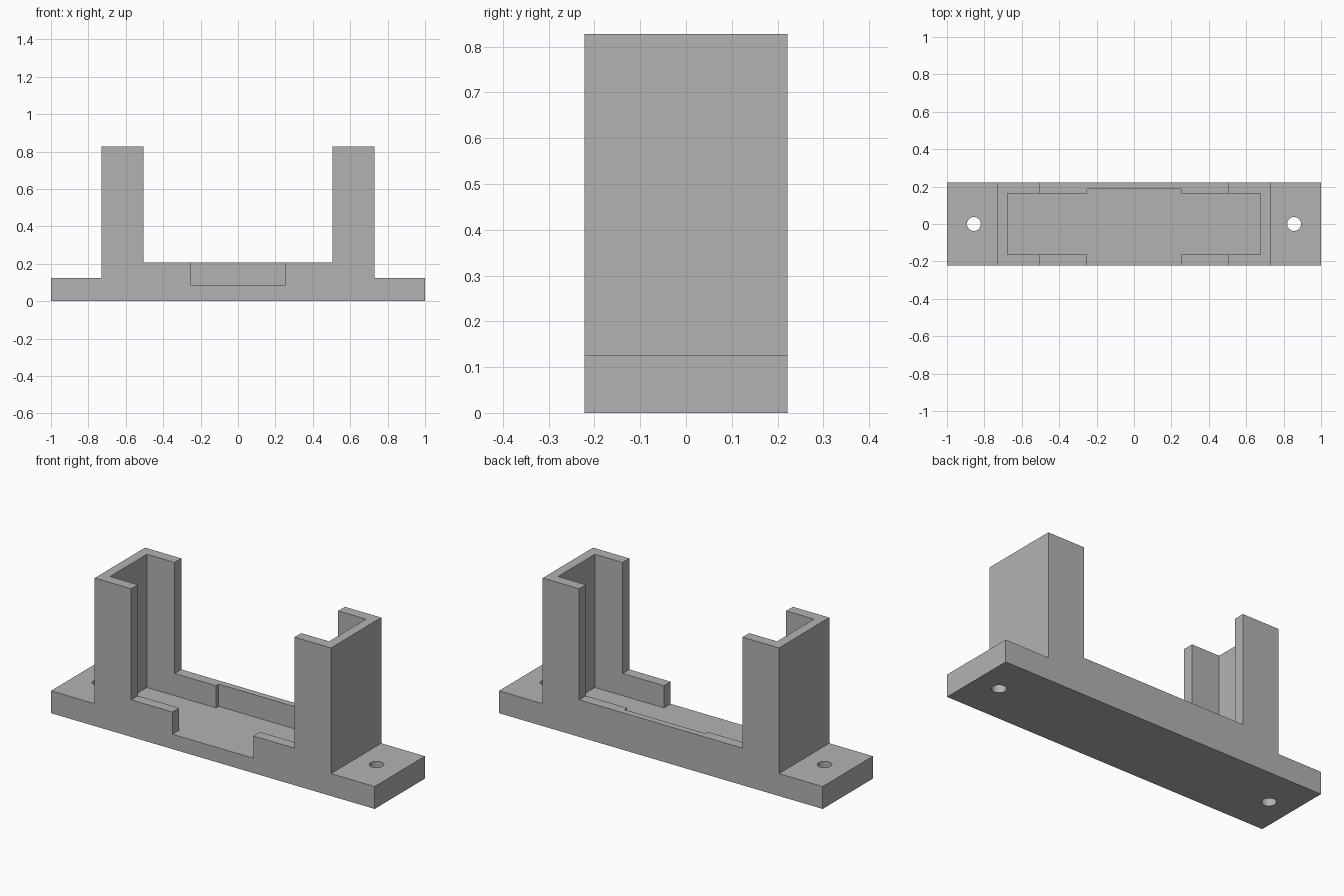
import bpy, bmesh, math

if "Cube" in bpy.data.objects:
    bpy.data.objects.remove(bpy.data.objects["Cube"], do_unlink=True)

HALF_DEPTH = 0.222
FLANGE_TOP, RIM_TOP, POST_TOP = 0.125, 0.207, 0.827
FLOOR = 0.083

grey = bpy.data.materials.new("plain grey")
grey.use_nodes = True
colour = (0.45, 0.45, 0.45, 1)
grey.diffuse_color = colour
grey.node_tree.nodes["Principled BSDF"].inputs["Base Color"].default_value = colour


def mirrored(half):
    """Close a right-hand half outline with its mirror image."""
    return half + [(-x, y) for x, y in reversed(half)]


def prism(name, points, move):
    """Extrude an outline by a vector; points are 3D."""
    bm = bmesh.new()
    face = bm.faces.new([bm.verts.new(p) for p in points])
    new = bmesh.ops.extrude_face_region(bm, geom=[face])["geom"]
    bmesh.ops.translate(bm, vec=move, verts=[v for v in new if isinstance(v, bmesh.types.BMVert)])
    bmesh.ops.recalc_face_normals(bm, faces=bm.faces)
    mesh = bpy.data.meshes.new(name)
    bm.to_mesh(mesh)
    bm.free()
    mesh.materials.append(grey)
    obj = bpy.data.objects.new(name, mesh)
    bpy.context.collection.objects.link(obj)
    return obj


# Bracket body: front silhouette with flanges, posts and low rim
side = [(1, 0), (1, FLANGE_TOP), (0.73, FLANGE_TOP), (0.73, POST_TOP),
        (0.505, POST_TOP), (0.505, RIM_TOP)]
bracket = prism("bracket", [(x, -HALF_DEPTH, z) for x, z in mirrored(side)],
                (0, 2 * HALF_DEPTH, 0))

# Pocket: open at the front centre, with a shallow recess in the back wall
plan = [(0.25, -0.4), (0.25, -0.163), (0.677, -0.163), (0.677, 0.163),
        (0.25, 0.163), (0.25, 0.186)]
cutters = [prism("pocket_cutter", [(x, y, FLOOR) for x, y in mirrored(plan)], (0, 0, 1))]

# Screw holes in the flanges
for x in (-0.856, 0.856):
    ring = [(x + 0.037 * math.cos(a), 0.037 * math.sin(a), -0.1)
            for a in (math.tau * i / 32 for i in range(32))]
    cutters.append(prism("screw_hole_cutter", ring, (0, 0, 0.4)))

for cutter in cutters:
    cutter.hide_render = True
    mod = bracket.modifiers.new("cut", 'BOOLEAN')
    mod.operation = 'DIFFERENCE'
    mod.solver = 'EXACT'
    mod.object = cutter

# Bake the cuts and drop the cutters
graph = bpy.context.evaluated_depsgraph_get()
baked = bpy.data.meshes.new_from_object(bracket.evaluated_get(graph))
bracket.modifiers.clear()
bracket.data = baked
for cutter in cutters:
    bpy.data.objects.remove(cutter, do_unlink=True)

# Round hole walls shade smoothly, all other edges stay sharp
bpy.ops.object.select_all(action='DESELECT')
bracket.select_set(True)
bpy.context.view_layer.objects.active = bracket
bpy.ops.object.shade_smooth_by_angle(angle=math.radians(30))
